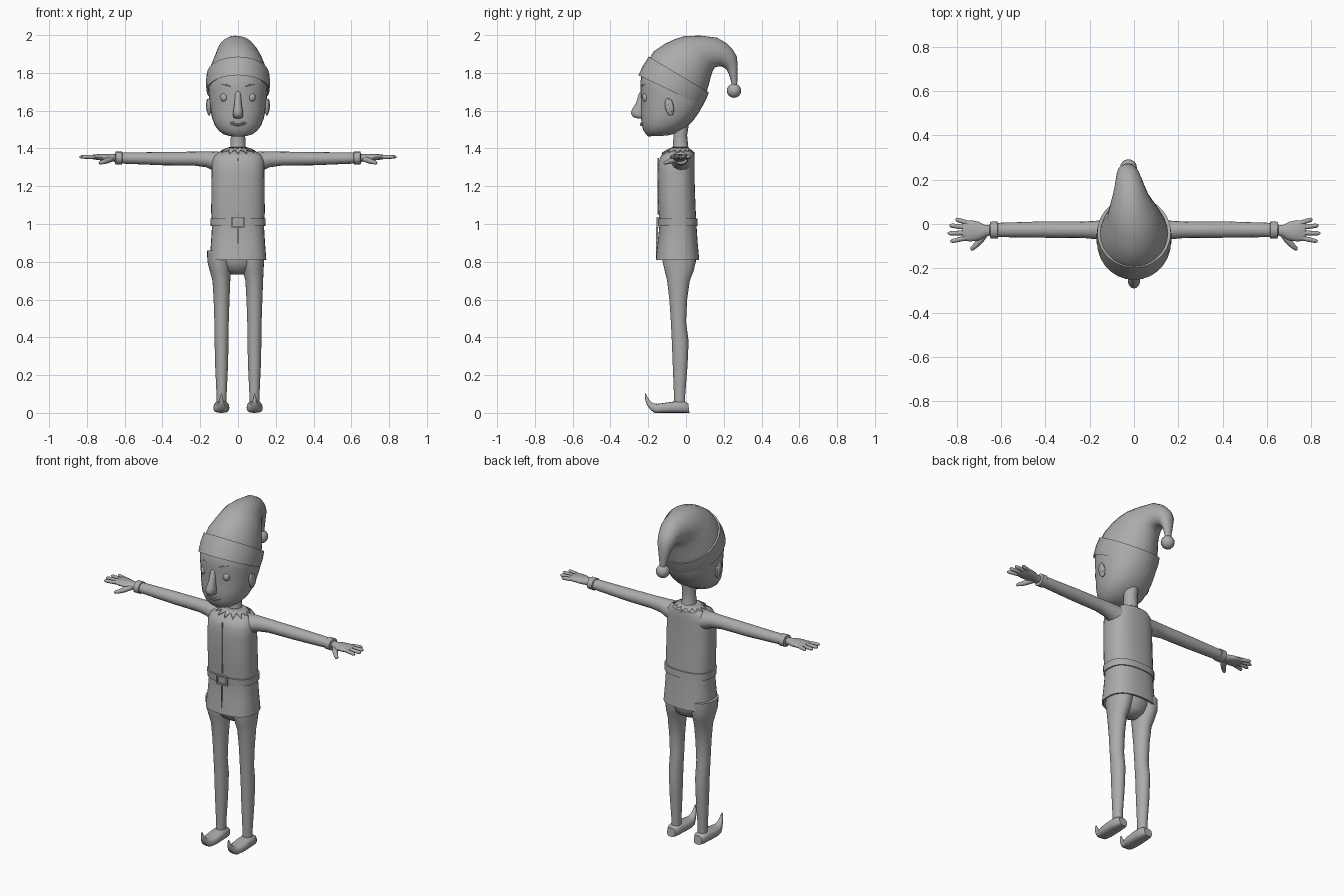
import bpy, bmesh, math
from mathutils import Vector

grey = bpy.data.materials.new("grey")
grey.diffuse_color = (0.41, 0.41, 0.41, 1)


def finish(name, bm, angle=40):
    bmesh.ops.recalc_face_normals(bm, faces=bm.faces)
    me = bpy.data.meshes.new(name)
    bm.to_mesh(me)
    bm.free()
    ob = bpy.data.objects.new(name, me)
    bpy.context.collection.objects.link(ob)
    me.materials.append(grey)
    bpy.ops.object.select_all(action='DESELECT')
    ob.select_set(True)
    bpy.context.view_layer.objects.active = ob
    bpy.ops.object.shade_smooth_by_angle(angle=math.radians(angle))
    return ob


def skin(name, rings, angle=40):
    """Join closed rings of points into a capped tube."""
    bm = bmesh.new()
    vs = [[bm.verts.new(p) for p in r] for r in rings]
    n = len(vs[0])
    for a, b in zip(vs, vs[1:]):
        for i in range(n):
            bm.faces.new((a[i], a[(i + 1) % n], b[(i + 1) % n], b[i]))
    bm.faces.new(vs[0])
    bm.faces.new(vs[-1])
    return finish(name, bm, angle)


def loft(name, rows, n=24, power=1.0, x0=0, angle=40):
    """Rows: (y, z) of one end, (y, z) of the other end, half width, x shift."""
    rings = []
    for row in rows:
        ay, az, by, bz, w = row[:5]
        xc = x0 + (row[5] if len(row) > 5 else 0)
        ring = []
        for i in range(n):
            t = 2 * math.pi * i / n
            c, s = math.cos(t), math.sin(t)
            c = math.copysign(abs(c) ** power, c)
            s = math.copysign(abs(s) ** power, s)
            ring.append((xc + w * s, (ay + by) / 2 + c * (ay - by) / 2,
                         (az + bz) / 2 + c * (az - bz) / 2))
        rings.append(ring)
    return skin(name, rings, angle)


def tube(name, rows, n=16, sx=1):
    """Rows: x, y, z, horizontal radius, vertical radius."""
    rings = []
    for k, (x, y, z, rh, rv) in enumerate(rows):
        a, b = rows[max(k - 1, 0)], rows[min(k + 1, len(rows) - 1)]
        d = Vector((b[0] - a[0], b[1] - a[1])).normalized()
        ring = []
        for i in range(n):
            t = 2 * math.pi * i / n
            h = rh * math.cos(t)
            ring.append((sx * (x - d.y * h), y + d.x * h, z + rv * math.sin(t)))
        rings.append(ring)
    return skin(name, rings)


def ball(name, loc, size, rot_x=0, seg=16):
    bm = bmesh.new()
    bmesh.ops.create_uvsphere(bm, u_segments=seg, v_segments=seg // 2 + 2, radius=1)
    ob = finish(name, bm, 60)
    ob.location, ob.scale, ob.rotation_euler = loc, size, (rot_x, 0, 0)
    return ob


def box(name, loc, size):
    bm = bmesh.new()
    bmesh.ops.create_cube(bm, size=1)
    for v in bm.verts:
        v.co = Vector(loc) + Vector(size) * v.co
    return finish(name, bm)


# Tunic, with a recessed underside
loft("tunic", [
    (-.145, .85, .055, .85, .13), (-.152, .81, .06, .81, .142),
    (-.16, .81, .07, .81, .15), (-.15, .9, .062, .9, .143), (-.14, 1.0, .055, 1.0, .137),
    (-.145, 1.06, .052, 1.06, .142), (-.15, 1.18, .047, 1.18, .141),
    (-.151, 1.27, .045, 1.27, .14), (-.146, 1.33, .045, 1.33, .14),
    (-.132, 1.362, .045, 1.362, .128), (-.105, 1.382, .042, 1.382, .1),
    (-.08, 1.39, .025, 1.39, .06)], n=32, power=.8)
loft("belt", [(-.138, .99, .05, .99, .13), (-.148, .99, .062, .99, .145),
              (-.15, 1.03, .06, 1.03, .147), (-.138, 1.03, .05, 1.03, .13)],
     n=32, power=.8, angle=30)
for z in (.985, 1.032):
    box("buckle_bar", (0, -.151, z), (.07, .012, .008))
for x in (-.032, .032):
    box("buckle_side", (x, -.151, 1.008), (.008, .012, .05))
box("front_seam_upper", (0, -.148, 1.2), (.004, .008, .3))
box("front_seam_lower", (0, -.153, .9), (.004, .01, .17))

# Pointed collar
bm = bmesh.new()
inner, outer, N = [], [], 28
for i in range(N):
    t = 2 * math.pi * i / N
    f = 1 if i % 2 == 0 else .66
    c, s = math.cos(t), math.sin(t)
    inner.append(bm.verts.new((.042 * s, -.03 - .04 * c, 1.408)))
    outer.append(bm.verts.new((.112 * f * s, -.03 - .1 * f * c * (1 if c > 0 else .78),
                               1.376 if i % 2 == 0 else 1.398)))
for i in range(N):
    j = (i + 1) % N
    bm.faces.new((inner[i], inner[j], outer[j], outer[i]))
m = finish("collar", bm, 20).modifiers.new("thickness", 'SOLIDIFY')
m.thickness = .008

# Neck and head
loft("neck", [(-.08, 1.37, .025, 1.37, .05), (-.07, 1.41, .012, 1.41, .04),
              (-.066, 1.47, .006, 1.47, .038), (-.08, 1.56, .02, 1.56, .045)])
loft("head", [
    (-.2, 1.464, -.1, 1.468, .045), (-.212, 1.475, -.075, 1.474, .075),
    (-.226, 1.497, -.045, 1.487, .1), (-.236, 1.53, .005, 1.515, .123),
    (-.238, 1.57, .04, 1.55, .137), (-.238, 1.61, .068, 1.59, .145),
    (-.238, 1.66, .09, 1.63, .151), (-.242, 1.72, .1, 1.67, .156),
    (-.238, 1.79, .1, 1.7, .157), (-.2, 1.85, .1, 1.72, .14)], n=28, power=.92)

# Nose
loft("nose", [(-.23, 1.715, -.22, 1.715, .012), (-.25, 1.69, -.215, 1.69, .015),
              (-.265, 1.64, -.215, 1.63, .019), (-.287, 1.605, -.215, 1.6, .025),
              (-.291, 1.583, -.215, 1.58, .028), (-.278, 1.564, -.215, 1.565, .024),
              (-.25, 1.558, -.215, 1.558, .012)], n=16, angle=60)
# Mouth: two thin lips
for k, z in enumerate((1.533, 1.524)):
    xs = [-.056, -.035, -.015, 0, .015, .035, .056]
    tube("lip", [(x, -.238 + 7 * x * x, z + (2 * x * x if k == 0 else 5 * x * x), .005,
                  .002 if abs(x) > .05 else .005) for x in xs], n=8)

for s in (1, -1):
    # Eyes, brows and ears
    ball("eye", (s * .073, -.212, 1.67), (.02, .02, .024))
    tube("eyebrow", [(.04, -.236, 1.727, .003, .003), (.065, -.225, 1.737, .006, .006),
                     (.085, -.211, 1.738, .006, .005), (.108, -.187, 1.727, .003, .002)],
         n=8, sx=s)
    ball("ear", (s * .153, -.088, 1.62), (.013, .023, .047), .2)
    ball("ear_rim", (s * .161, -.08, 1.628), (.008, .013, .036), .2)

    # Sleeve, cuff and hand
    tube("arm", [(.07, -.03, 1.325, .06, .055), (.125, -.03, 1.332, .052, .052),
                 (.165, -.027, 1.342, .042, .042), (.23, -.026, 1.346, .037, .037),
                 (.4, -.025, 1.346, .037, .035), (.62, -.027, 1.349, .032, .029)], sx=s)
    tube("cuff", [(.612, -.027, 1.349, .03, .027), (.615, -.027, 1.349, .038, .034),
                  (.648, -.028, 1.349, .038, .034), (.652, -.028, 1.349, .02, .02)], sx=s)
    tube("palm", [(.64, -.028, 1.349, .021, .02), (.67, -.03, 1.35, .026, .02),
                  (.7, -.032, 1.352, .042, .019), (.735, -.031, 1.354, .048, .016),
                  (.765, -.03, 1.355, .045, .013), (.775, -.03, 1.355, .035, .008)], sx=s)
    fingers = [((.745, .003), (.805, .022)), ((.755, -.016), (.832, -.006)),
               ((.755, -.04), (.84, -.042)), ((.745, -.06), (.828, -.079))]
    for (x1, y1), (x2, y2) in fingers:
        pts = [(0, .011), (.5, .0105), (.88, .0095), (1, .004)]
        tube("finger", [(x1 + (x2 - x1) * t, y1 + (y2 - y1) * t, 1.355, r, r)
                        for t, r in pts], n=10, sx=s)
    tube("thumb", [(.67, -.04, 1.345, .016, .016), (.695, -.075, 1.335, .016, .015),
                   (.715, -.098, 1.328, .012, .012), (.731, -.112, 1.324, .009, .009),
                   (.736, -.117, 1.323, .003, .003)], n=10, sx=s)

    # Leg, leaning slightly inwards at the hip
    loft("leg", [
        (-.062, .03, -.004, .03, .025), (-.064, .1, -.004, .1, .027),
        (-.07, .25, .008, .25, .034), (-.075, .38, .014, .38, .037),
        (-.08, .48, 0, .48, .038), (-.088, .6, .006, .6, .042),
        (-.1, .7, .02, .7, .047, -.001), (-.112, .75, .04, .75, .055, -.007),
        (-.124, .8, .052, .8, .063, -.012), (-.124, .86, .052, .86, .063, -.014)], x0=s * .087)

    # Shoe with a curled toe
    loft("shoe", [
        (.012, .05, .018, 0, .026), (-.005, .06, -.002, 0, .036), (-.04, .062, -.04, 0, .04),
        (-.08, .058, -.08, 0, .042), (-.12, .052, -.125, 0, .042),
        (-.15, .048, -.165, 0, .034), (-.17, .05, -.188, .016, .024),
        (-.183, .056, -.206, .04, .016), (-.194, .068, -.215, .065, .011),
        (-.205, .086, -.218, .088, .007), (-.212, .102, -.216, .103, .002)],
        n=16, power=.7, x0=s * .088)

# Pelvis under the tunic
loft("pelvis", [(-.06, .733, .0, .733, .04), (-.1, .755, .035, .755, .075),
                (-.124, .8, .052, .8, .11), (-.124, .87, .052, .87, .12)])

# Hat with folded band, drooping tail and bobble
loft("hat_band", [(-.238, 1.79, .078, 1.632, .155), (-.252, 1.788, .088, 1.624, .167),
                  (-.226, 1.842, .108, 1.662, .17), (-.197, 1.886, .121, 1.697, .166),
                  (-.19, 1.876, .11, 1.695, .15)], n=28, angle=35)
loft("hat", [
    (-.2, 1.865, .105, 1.685, .155), (-.17, 1.915, .12, 1.735, .145),
    (-.11, 1.955, .133, 1.785, .126), (-.06, 1.978, .142, 1.81, .114, -.003),
    (-.005, 1.996, .152, 1.828, .101, -.008), (.08, 1.997, .168, 1.834, .082, -.015),
    (.165, 1.986, .19, 1.833, .066, -.02), (.215, 1.957, .203, 1.827, .057, -.024),
    (.25, 1.92, .212, 1.82, .05, -.027), (.27, 1.885, .219, 1.81, .042, -.029),
    (.274, 1.82, .23, 1.785, .03, -.028), (.271, 1.74, .243, 1.735, .017, -.026)],
    n=28, angle=60)
ball("bobble", (-.025, .254, 1.706), (.038, .038, .038))
